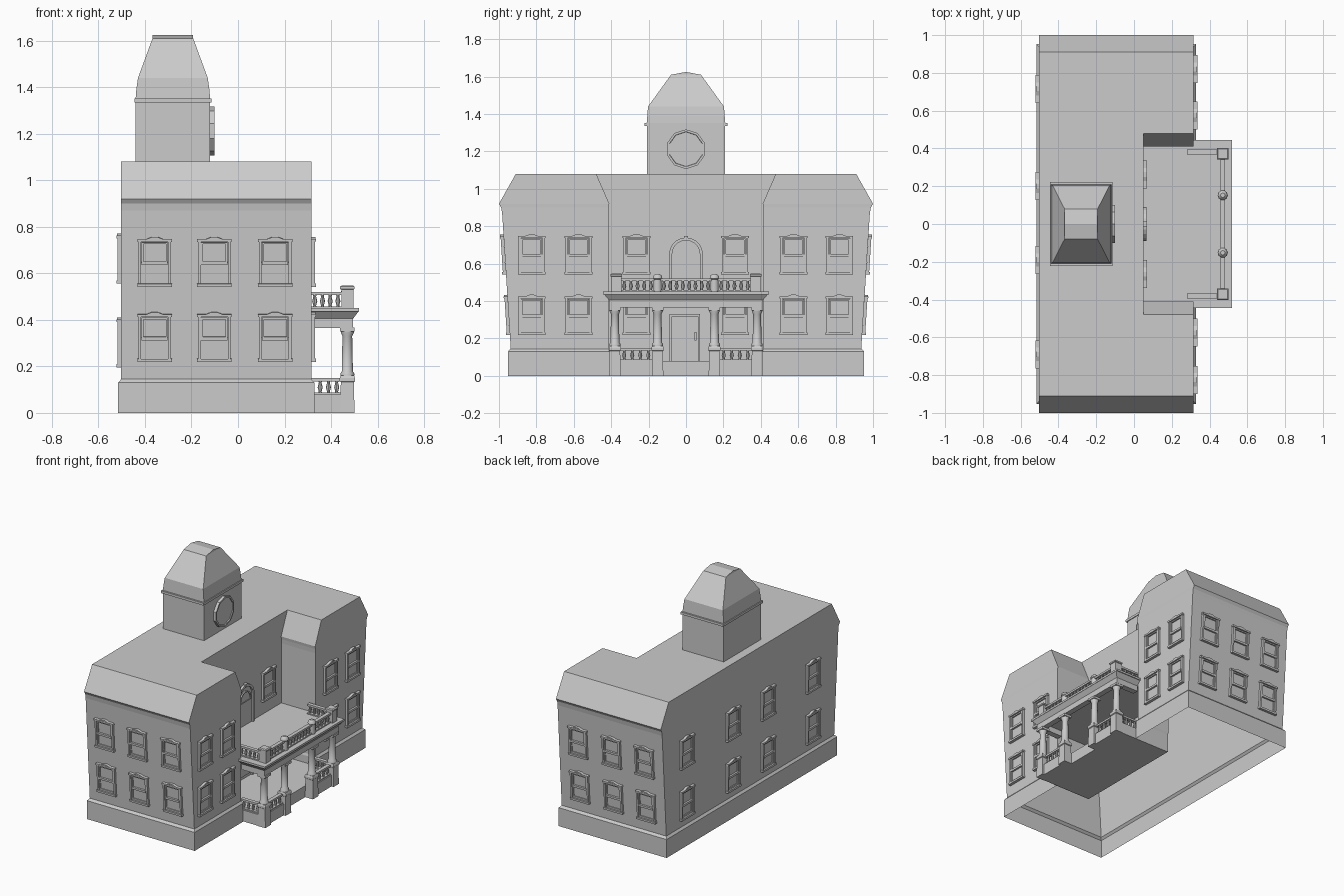
import bpy, bmesh, math
from mathutils import Matrix, Vector

if "Cube" in bpy.data.objects:
    bpy.data.objects.remove(bpy.data.objects["Cube"])


def finish(name, bm, smooth=False):
    bmesh.ops.recalc_face_normals(bm, faces=bm.faces)
    me = bpy.data.meshes.new(name)
    bm.to_mesh(me)
    bm.free()
    for p in me.polygons:
        p.use_smooth = smooth
    if smooth:
        me.set_sharp_from_angle(angle=math.radians(40))
    return place(name, me)


def place(name, me, matrix=None):
    ob = bpy.data.objects.new(name, me)
    bpy.context.collection.objects.link(ob)
    if matrix:
        ob.matrix_world = matrix
    return ob


def loft(bm, rings, cap_bottom=True, cap_top=True):
    rows = [[bm.verts.new(p) for p in r] for r in rings]
    n = len(rows[0])
    for a, b in zip(rows, rows[1:]):
        for i in range(n):
            j = (i + 1) % n
            bm.faces.new((a[i], a[j], b[j], b[i]))
    if cap_bottom:
        bm.faces.new(rows[0][::-1])
    if cap_top:
        bm.faces.new(rows[-1])
    return rows


def rect(x0, x1, y0, y1, z):
    return [(x0, y0, z), (x1, y0, z), (x1, y1, z), (x0, y1, z)]


def add_box(bm, x0, x1, y0, y1, z0, z1):
    loft(bm, [rect(x0, x1, y0, y1, z0), rect(x0, x1, y0, y1, z1)])


def boxes(name, items):
    bm = bmesh.new()
    for b in items:
        add_box(bm, *b)
    return finish(name, bm)


def lathe(name, profile, sides):
    bm = bmesh.new()
    loft(bm, [[(r * math.cos(2 * math.pi * i / sides), r * math.sin(2 * math.pi * i / sides), z)
               for i in range(sides)] for r, z in profile])
    return finish(name, bm, True)


# Hollow U-shaped body: plinth, leaning walls, eave flare, sloped roof edge
XR = 0.05
rings = []
for z, xb, xf, yo, yi in [(0, -.515, .328, .952, .41), (.13, -.515, .328, .952, .41),
                          (.145, -.502, .315, .937, .415), (.87, -.502, .315, .983, .415),
                          (.90, -.502, .315, .988, .413), (.92, -.503, .316, 1.0, .41),
                          (1.08, -.502, .315, .91, .48)]:
    rings.append([(xb, -yo, z), (xf, -yo, z), (xf, -yi, z), (XR, -yi, z),
                  (XR, yi, z), (xf, yi, z), (xf, yo, z), (xb, yo, z)])
bm = bmesh.new()
loft(bm, rings, cap_bottom=False)
finish("building_body", bm)

# Tower: shaft, moulding, curved mansard roof
TX = -.28
boxes("tower_shaft", [(TX - .16, TX + .16, -.208, .208, 1.08, 1.335)])
boxes("tower_moulding", [(TX - .166, TX + .166, -.222, .222, 1.335, 1.352)])
bm = bmesh.new()
rows = loft(bm, [rect(TX - a, TX + a, -b, b, z) for a, b, z in
                 [(.16, .21, 1.352), (.157, .207, 1.39), (.15, .203, 1.44), (.0875, .08, 1.61)]],
            cap_top=False)
a, b, c, d = rows[-1]
r0 = bm.verts.new((TX - .0875, 0, 1.625))
r1 = bm.verts.new((TX + .0875, 0, 1.625))
for f in [(a, b, r1, r0), (c, d, r0, r1), (b, c, r1), (d, a, r0)]:
    bm.faces.new(f)
finish("tower_roof", bm)

# Ten-sided clock disc with raised rim and hub
bm = bmesh.new()
prof = [(.106, -.125), (.106, -.1), (.094, -.1), (.092, -.106)]
loft(bm, [[(x, r * math.cos(math.pi * i / 5 + .314), 1.212 + r * math.sin(math.pi * i / 5 + .314))
           for i in range(10)] for r, x in prof])
finish("clock_face", bm)

# Sash window mesh, local: x across, y up, z outward
bm = bmesh.new()
for s in (-1, 1):
    add_box(bm, *sorted((s * .058, s * .07)), -.095, .09, 0, .016)
    add_box(bm, *sorted((s * .048, s * .056)), .0, .086, 0, .012)
    add_box(bm, *sorted((s * .05, s * .058)), -.09, 0, 0, .008)
add_box(bm, -.074, .074, .088, .1, 0, .02)
add_box(bm, -.074, .074, -.106, -.092, 0, .02)
add_box(bm, -.056, .056, .078, .086, 0, .012)
add_box(bm, -.056, .056, -.012, .003, 0, .016)
add_box(bm, -.058, .058, -.092, -.08, 0, .009)
add_box(bm, -.056, .056, -.09, .086, 0, .003)
loft(bm, [[(-.035, .1, z), (.035, .1, z), (.012, .109, z), (-.012, .109, z)] for z in (0, .018)])
first = finish("window", bm)
win = first.data
bpy.data.objects.remove(first)


def frame(u, v, p):
    v = Vector(v).normalized()
    u = Vector(u)
    m = Matrix((u, v, u.cross(v))).transposed().to_4x4()
    m.translation = p
    return m


# Windows on every wall
for z in (.325, .648):
    wall = .937 + (z - .145) * .064
    for x in (-.358, -.102, .16):
        place("front_end_window", win, frame((1, 0, 0), (0, -.064, 1), (x, -wall, z)))
        place("back_end_window", win, frame((-1, 0, 0), (0, .064, 1), (x, wall, z)))
    for y in (-.825, -.575, .575, .82):
        place("wing_window", win, frame((0, 1, 0), (0, 0, 1), (.315, y, z)))
    for y in (-.265, .262):
        place("recess_window", win, frame((0, 1, 0), (0, 0, 1), (XR, y, z)))
for z in (.302, .662):
    for y in (-.69, -.19, .2, .715):
        place("rear_window", win, frame((0, -1, 0), (0, 0, 1), (-.502, y, z)))


# Arched balcony door
def arch(r, z0, zc):
    return [(-r, z0)] + [(-r * math.cos(math.pi * i / 10), zc + r * math.sin(math.pi * i / 10))
                         for i in range(11)] + [(r, z0)]


bm = bmesh.new()
loft(bm, [[(x, y, z) for y, z in arch(r, .45, .65)] for r, x in
          [(.09, XR), (.09, XR + .016), (.074, XR + .016), (.074, XR + .004)]])
loft(bm, [[(x, y, z) for y, z in arch(r, .62, .63)] for r, x in
          [(.062, XR), (.062, XR + .012), (.053, XR + .012), (.053, XR + .005)]])
add_box(bm, XR, XR + .02, -.012, .012, .725, .748)
finish("arched_balcony_door", bm)

# Front door with frame, panel and handle
boxes("front_door", [(XR, XR + .006, -.08, .08, .08, .32), (XR, XR + .018, -.088, -.076, .08, .33),
                     (XR, XR + .018, .064, .076, .08, .33), (XR, XR + .018, -.088, .076, .318, .33),
                     (XR, XR + .011, -.06, .048, .225, .305), (XR, XR + .011, -.06, .048, .1, .205),
                     (XR, XR + .03, .046, .056, .19, .235)])

# Porch floor, low walls, beams and flared balcony slab
boxes("porch_floor", [(XR, .44, -.408, .408, 0, .08)])
walls = []
for s in (-1, 1):
    walls.append((.44, .485, *sorted((s * .17, s * .36)), 0, .08))
boxes("porch_low_wall", walls)
boxes("porch_beam", [(.455, .495, -.412, .412, .365, .408), (.315, .46, -.412, -.37, .365, .408),
                     (.315, .46, .37, .412, .365, .408)])
boxes("balcony_floor", [(XR, .316, -.412, .412, .405, .45)])
bm = bmesh.new()
loft(bm, [rect(.316, x, -y, y, z) for x, y, z in
          [(.495, .412, .405), (.518, .438, .436), (.52, .444, .436), (.52, .444, .45)]])
finish("balcony_cornice", bm)

# Columns on pedestals
PX = .47
shaft = lathe("porch_column", [(.03, .16), (.03, .17), (.024, .178), (.021, .33), (.028, .345), (.028, .352)], 12)
col_mesh = shaft.data
bpy.data.objects.remove(shaft)
for y in (-.38, -.152, .152, .38):
    bm = bmesh.new()
    loft(bm, [rect(PX - r, PX + r, y - r, y + r, z) for r, z in
              [(.031, 0), (.028, .132), (.033, .136), (.033, .15), (.029, .16)]])
    add_box(bm, PX - .031, PX + .031, y - .031, y + .031, .35, .366)
    finish("column_pedestal_and_cap", bm)
    place("porch_column", col_mesh, Matrix.Translation((PX, y, 0)))

# Balcony corner posts and small round finial posts
for s in (-1, 1):
    y = s * .372
    bm = bmesh.new()
    loft(bm, [rect(PX - r, PX + r, y - r, y + r, z) for r, z in
              [(.026, .45), (.026, .53), (.031, .533), (.031, .543), (.024, .548)]])
    finish("balcony_corner_post", bm)
    post = lathe("balcony_round_post", [(.024, .45), (.022, .515), (.027, .52), (.024, .535), (.012, .545)], 10)
    post.location = (PX, s * .152, 0)

# Balustrades: rails plus turned balusters
bal = lathe("baluster", [(.009, 0), (.006, .012), (.011, .03), (.006, .05), (.009, .062)], 8)
bal_mesh = bal.data
bpy.data.objects.remove(bal)


def balustrade(name, p, q, z, n):
    (x0, y0), (x1, y1) = p, q
    wx, wy = (.013, 0) if x0 == x1 else (0, .013)
    lo = (min(x0, x1) - wx, max(x0, x1) + wx, min(y0, y1) - wy, max(y0, y1) + wy)
    boxes(name + "_rails", [(*lo, z + .056, z + .07), (*lo, z, z + .008)])
    for i in range(n):
        t = (i + .5) / n
        place(name + "_baluster", bal_mesh, Matrix.Translation((x0 + (x1 - x0) * t, y0 + (y1 - y0) * t, z)))


balustrade("balcony_middle", (PX, -.135), (PX, .135), .45, 8)
for s in (-1, 1):
    balustrade("balcony_front", (PX, s * .17), (PX, s * .348), .45, 5)
    balustrade("balcony_side", (.28, s * .382), (.446, s * .382), .45, 5)
    balustrade("porch_front", (PX - .005, s * .18), (PX - .005, s * .352), .08, 4)
    balustrade("porch_side", (.3, s * .385), (.442, s * .385), .08, 4)
